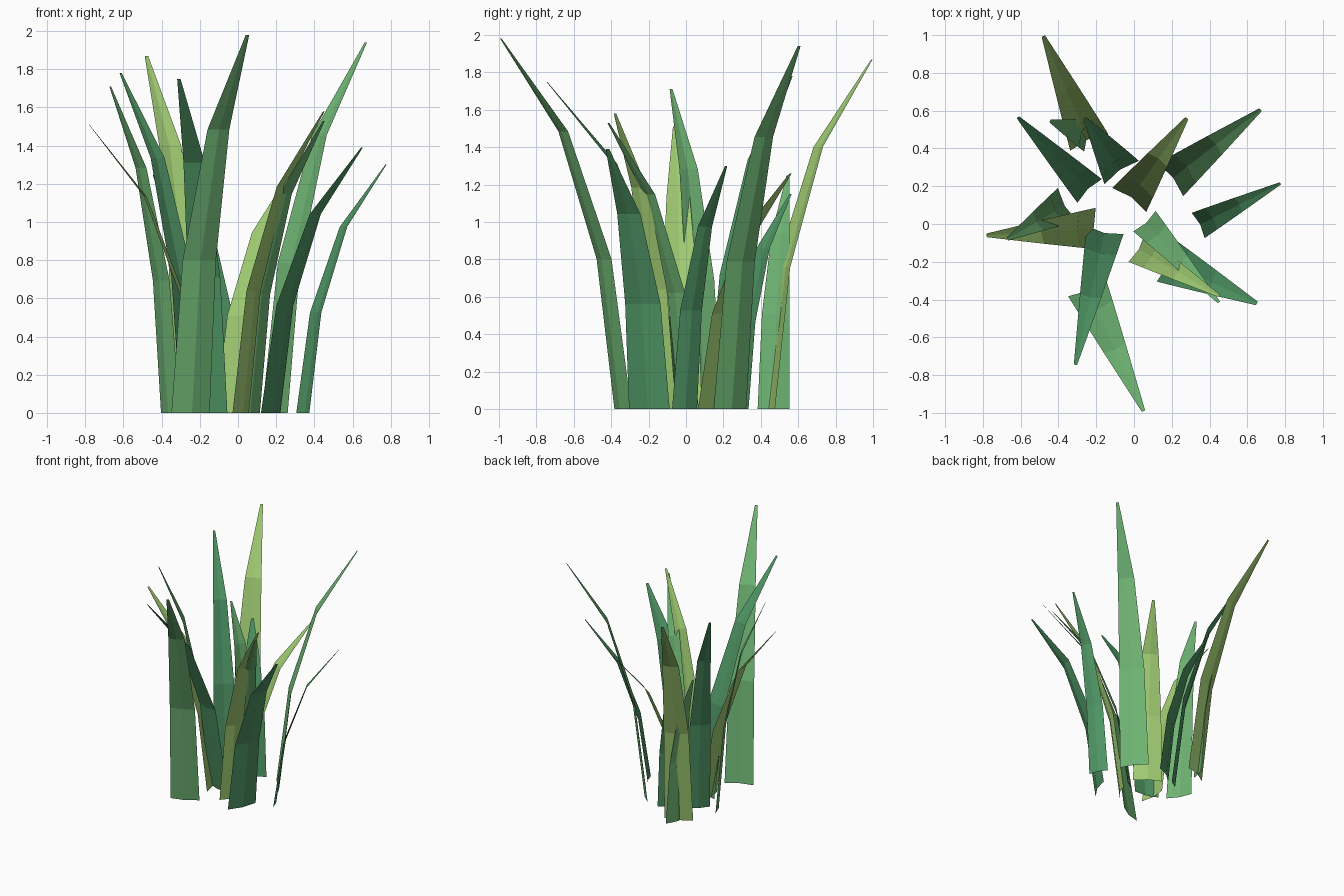
import bpy
import bmesh
from mathutils import Vector

cube = bpy.data.objects.get("Cube")
if cube:
    bpy.data.objects.remove(cube, do_unlink=True)


def material(name, rgb):
    mat = bpy.data.materials.new(name)
    mat.use_nodes = True
    mat.diffuse_color = (*rgb, 1)
    mat.node_tree.nodes["Principled BSDF"].inputs["Base Color"].default_value = (*rgb, 1)
    return mat


lime = material("yellow green", (0.35, 0.60, 0.17))
light = material("light green", (0.155, 0.45, 0.17))
mid = material("mid green", (0.076, 0.295, 0.125))

# Shared blade profile: outward share, height share, width share
PROFILE = [(0, 0, 1), (0.155, 0.405, 0.87), (0.49, 0.75, 0.57), (1, 1, 0.09)]
FOLD = 0.16


def blade(name, base, tip, half_width, mat):
    """Folded, tapering strip that bends outward from base to tip."""
    foot = Vector((*base, 0))
    lean = Vector((tip[0] - base[0], tip[1] - base[1], 0))
    out = lean.normalized()
    side = Vector((-out.y, out.x, 0))
    bm = bmesh.new()
    rows = []
    for reach, rise, width in PROFILE:
        centre = foot + lean * reach + Vector((0, 0, tip[2] * rise))
        w = half_width * width
        # The midrib sits slightly outward of the two edges
        rows.append([bm.verts.new(centre + side * w * s + out * w * FOLD * (0.5 - abs(s)))
                     for s in (-1, 0, 1)])
    for low, high in zip(rows, rows[1:]):
        for i in range(2):
            bm.faces.new((low[i], low[i + 1], high[i + 1], high[i]))
    mesh = bpy.data.meshes.new(name)
    bm.to_mesh(mesh)
    bm.free()
    mesh.materials.append(mat)
    bpy.context.collection.objects.link(bpy.data.objects.new(name, mesh))


# Base position, tip position, half width, colour
blades = [
    ((-0.245, -0.345), (0.05, -0.99, 1.98), 0.11, light),
    ((0.2, 0.24), (0.67, 0.605, 1.94), 0.11, light),
    ((-0.205, -0.025), (-0.78, -0.06), 1.51, 0.11, lime),
    ((-0.36, 0.1), (-0.67, -0.08), 1.71, 0.10, light),
    ((-0.24, 0.18), (-0.615, 0.565), 1.78, 0.09, mid),
    ((-0.24, 0.44), (-0.48, 0.995), 1.87, 0.11, lime),
    ((-0.155, -0.04), (-0.31, -0.745), 1.75, 0.10, mid),
    ((0.02, -0.13), (0.45, -0.38), 1.58, 0.085, lime),
    ((-0.02, 0.135), (0.28, 0.56), 1.26, 0.11, lime),
    ((0.18, -0.2), (0.65, -0.42), 1.39, 0.12, mid),
    ((0.06, 0.01), (0.45, -0.415), 1.53, 0.08, light),
    ((0.345, -0.005), (0.775, 0.215), 1.30, 0.075, mid),
    ((-0.07, 0.28), (-0.26, 0.56), 1.15, 0.11, mid),
    ((-0.24, 0.47), (-0.445, 0.545), 1.25, 0.09, light),
]
for number, spec in enumerate(blades, 1):
    base, tip, *height, half_width, mat = spec
    blade(f"grass_blade_{number}", base, (*tip, *height), half_width, mat)
